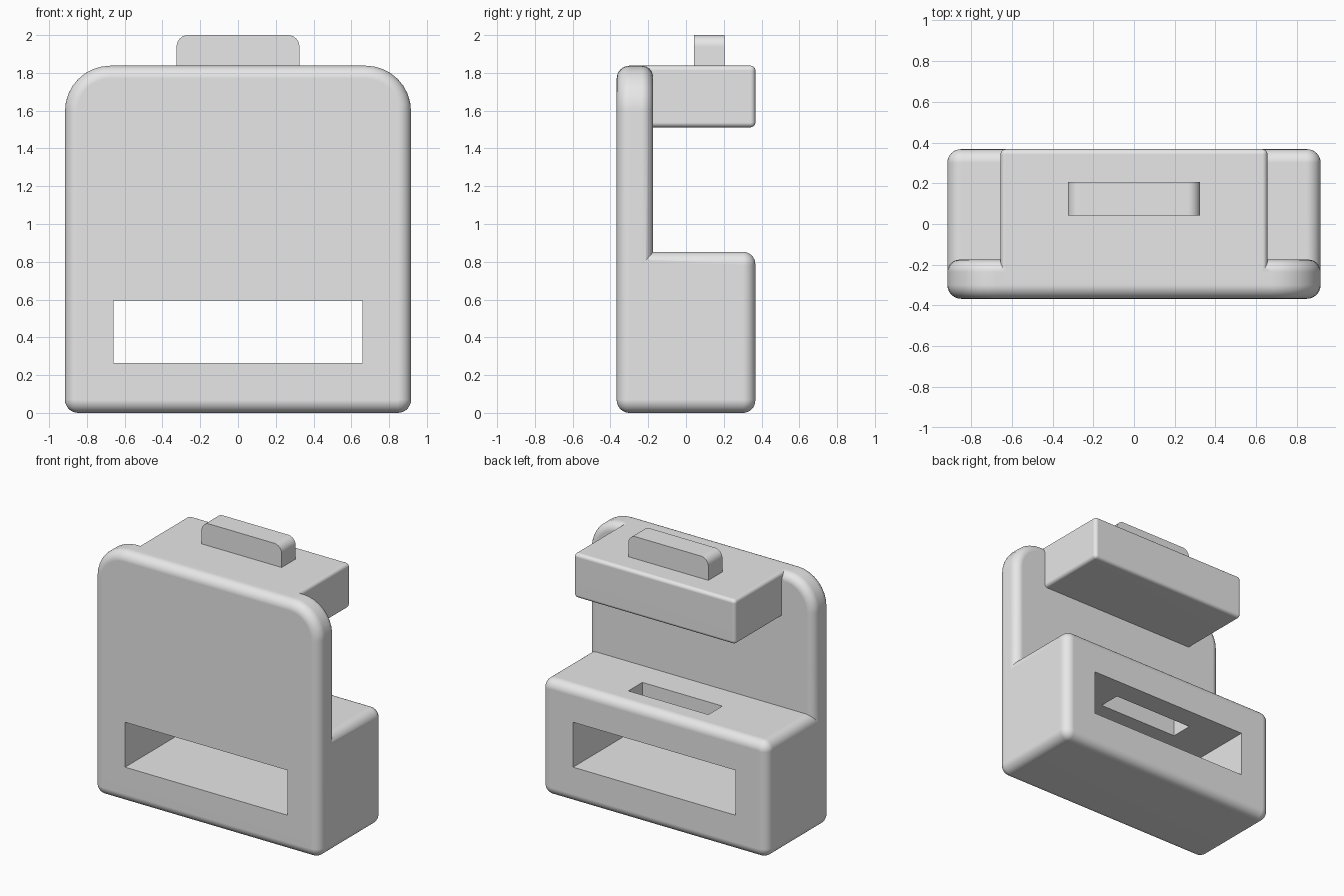
import bpy, bmesh, math

cube = bpy.data.objects.get("Cube")
if cube:
    bpy.data.objects.remove(cube, do_unlink=True)

grey = bpy.data.materials.new("light_grey")
grey.use_nodes = True
grey.diffuse_color = (0.8, 0.8, 0.8, 1)
grey.node_tree.nodes["Principled BSDF"].inputs["Base Color"].default_value = (0.8, 0.8, 0.8, 1)

STEPS = 8


def outline(half_w, z0, z1, r_low, r_high, inset):
    """Rounded rectangle in x and z, shrunk by inset."""
    points = []
    for sx, top, quarter in ((1, True, 0), (-1, True, 1), (-1, False, 2), (1, False, 3)):
        r = r_high if top else r_low
        cx = sx * (half_w - r)
        cz = z1 - r if top else z0 + r
        for i in range(STEPS + 1):
            a = (quarter + i / STEPS) * math.pi / 2
            points.append((cx + (r - inset) * math.cos(a), cz + (r - inset) * math.sin(a)))
    return points


def rounded_block(name, half_w, z0, z1, y0, y1, r_low=0.0, r_high=0.0, front=0.0, back=0.0):
    """Loft a rounded rectangle along y, with rounded front and back rims."""
    angles = [i / STEPS * math.pi / 2 for i in range(STEPS + 1)]
    rings = [(y0, 0)]
    if front:
        rings = [(y0 + front * (1 - math.sin(a)), front * (1 - math.cos(a))) for a in reversed(angles)]
    if back:
        rings += [(y1 - back * (1 - math.sin(a)), back * (1 - math.cos(a))) for a in angles]
    else:
        rings.append((y1, 0))

    bm = bmesh.new()
    loops = [[bm.verts.new((x, y, z)) for x, z in outline(half_w, z0, z1, r_low, r_high, d)]
             for y, d in rings]
    for a, b in zip(loops, loops[1:]):
        for i in range(len(a)):
            j = (i + 1) % len(a)
            bm.faces.new((a[i], a[j], b[j], b[i]))
    bm.faces.new(loops[0])
    bm.faces.new(loops[-1])
    bmesh.ops.remove_doubles(bm, verts=bm.verts, dist=1e-5)
    bmesh.ops.recalc_face_normals(bm, faces=bm.faces)
    mesh = bpy.data.meshes.new(name)
    bm.to_mesh(mesh)
    bm.free()
    mesh.materials.append(grey)
    obj = bpy.data.objects.new(name, mesh)
    bpy.context.collection.objects.link(obj)
    return obj


def combine(target, other, operation):
    """Apply a boolean and remove the used object."""
    other.hide_render = True
    mod = target.modifiers.new(operation, 'BOOLEAN')
    mod.operation = operation
    mod.solver = 'EXACT'
    mod.object = other
    bpy.context.view_layer.objects.active = target
    bpy.ops.object.modifier_apply(modifier=mod.name)
    bpy.data.objects.remove(other, do_unlink=True)


# Upright front plate, with a deep base and an overhanging head block behind it
body = rounded_block("body", 0.916, 0, 1.838, -0.367, -0.175, 0.07, 0.24, 0.068, 0.06)
base = rounded_block("base", 0.916, 0, 0.853, -0.27, 0.367, 0.07, 0.07, 0, 0.066)
head = rounded_block("head_block", 0.655, 1.512, 1.838, -0.27, 0.367, 0.025, 0.025, 0, 0.025)
combine(body, base, 'UNION')
combine(body, head, 'UNION')

# Window through the base, and a slot from the base top down into it
combine(body, rounded_block("window_cutter", 0.66, 0.265, 0.595, -1, 1), 'DIFFERENCE')
combine(body, rounded_block("slot_cutter", 0.325, 0.5, 1.0, 0.042, 0.205), 'DIFFERENCE')

# Tab standing on the head block
tab = rounded_block("top_tab", 0.325, 1.75, 2.0, 0.042, 0.205, 0, 0.06)

for obj in (body, tab):
    bpy.ops.object.select_all(action='DESELECT')
    obj.select_set(True)
    bpy.context.view_layer.objects.active = obj
    bpy.ops.object.shade_smooth_by_angle(angle=math.radians(30))
    normals = obj.modifiers.new("flat_panels", 'WEIGHTED_NORMAL')
    normals.keep_sharp = True
